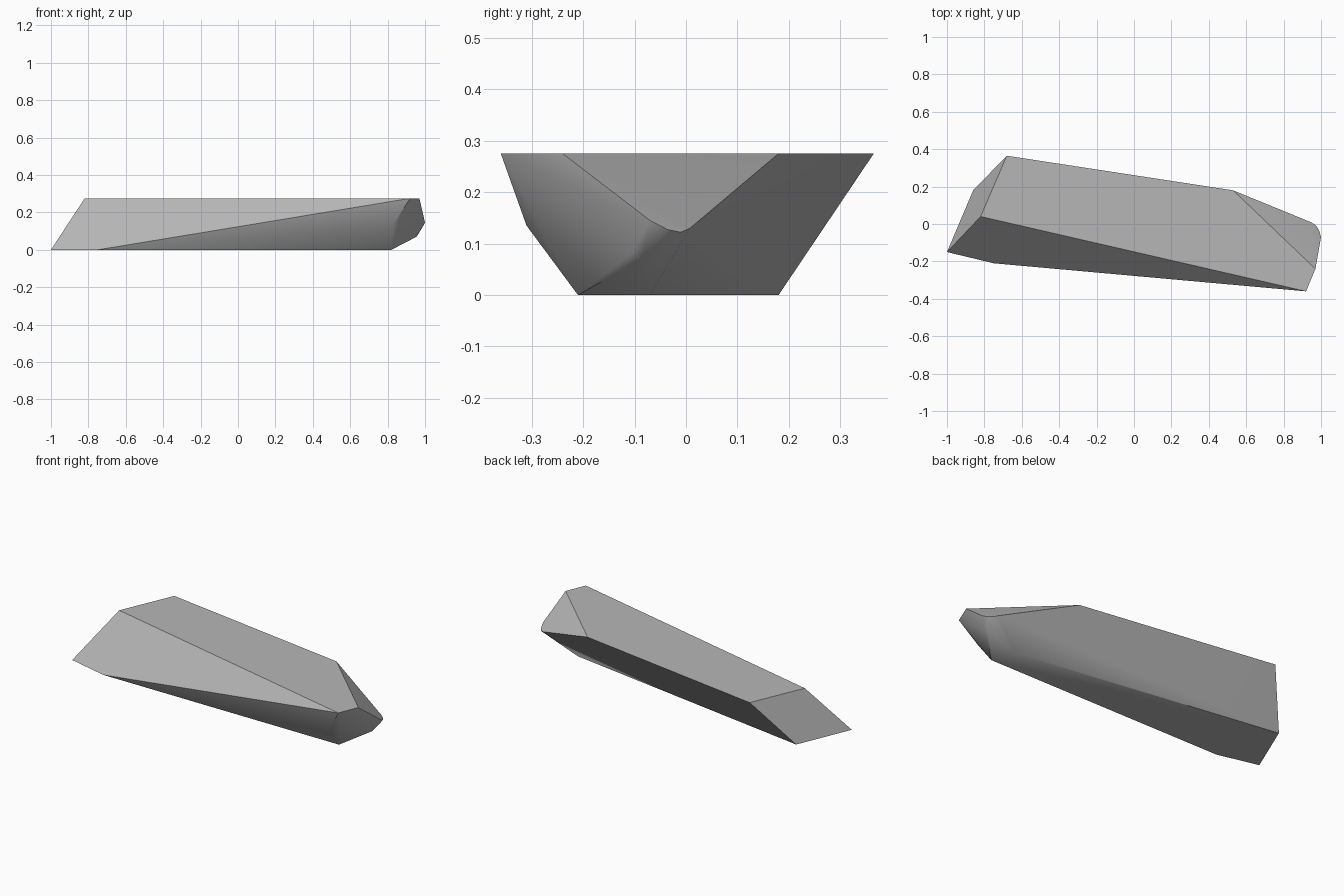
import bpy
import bmesh
import math

cube = bpy.data.objects.get("Cube")
if cube:
    bpy.data.objects.remove(cube, do_unlink=True)

# Stone colour
stone = bpy.data.materials.new("stone grey")
stone.use_nodes = True
grey = (0.47, 0.47, 0.47, 1)
stone.diffuse_color = grey
stone.node_tree.nodes["Principled BSDF"].inputs["Base Color"].default_value = grey

# Outlines of the flat top and the smaller flat base
HEIGHT = 0.275
top = [(-0.82, 0.04), (-0.68, 0.365), (0.53, 0.18), (0.97, -0.24), (0.92, -0.36)]
base = [(-1, -0.15), (-0.86, 0.18), (0.77, -0.07), (0.82, -0.21), (-0.75, -0.21)]
# Worn tip and the bulge under the front corner
tip = [(0.95, 0.008, 0.13), (0.975, -0.01, 0.122), (0.99, -0.035, 0.127),
       (1, -0.07, 0.145), (0.96, -0.105, 0.082), (0.955, -0.085, 0.07)]
bulge = [(0.83, -0.31, 0.135)]

points = [(x, y, HEIGHT) for x, y in top] + [(x, y, 0) for x, y in base] + tip + bulge

# Slab as the hull of its corners
bm = bmesh.new()
for p in points:
    bm.verts.new(p)
bmesh.ops.convex_hull(bm, input=bm.verts[:])
bmesh.ops.dissolve_limit(bm, angle_limit=math.radians(1), verts=bm.verts[:], edges=bm.edges[:])
bmesh.ops.recalc_face_normals(bm, faces=bm.faces[:])
mesh = bpy.data.meshes.new("rock_slab")
bm.to_mesh(mesh)
bm.free()
mesh.materials.append(stone)

slab = bpy.data.objects.new("rock_slab", mesh)
bpy.context.collection.objects.link(slab)
bpy.ops.object.select_all(action="DESELECT")
slab.select_set(True)
bpy.context.view_layer.objects.active = slab
bpy.ops.object.shade_smooth_by_angle(angle=math.radians(30))
